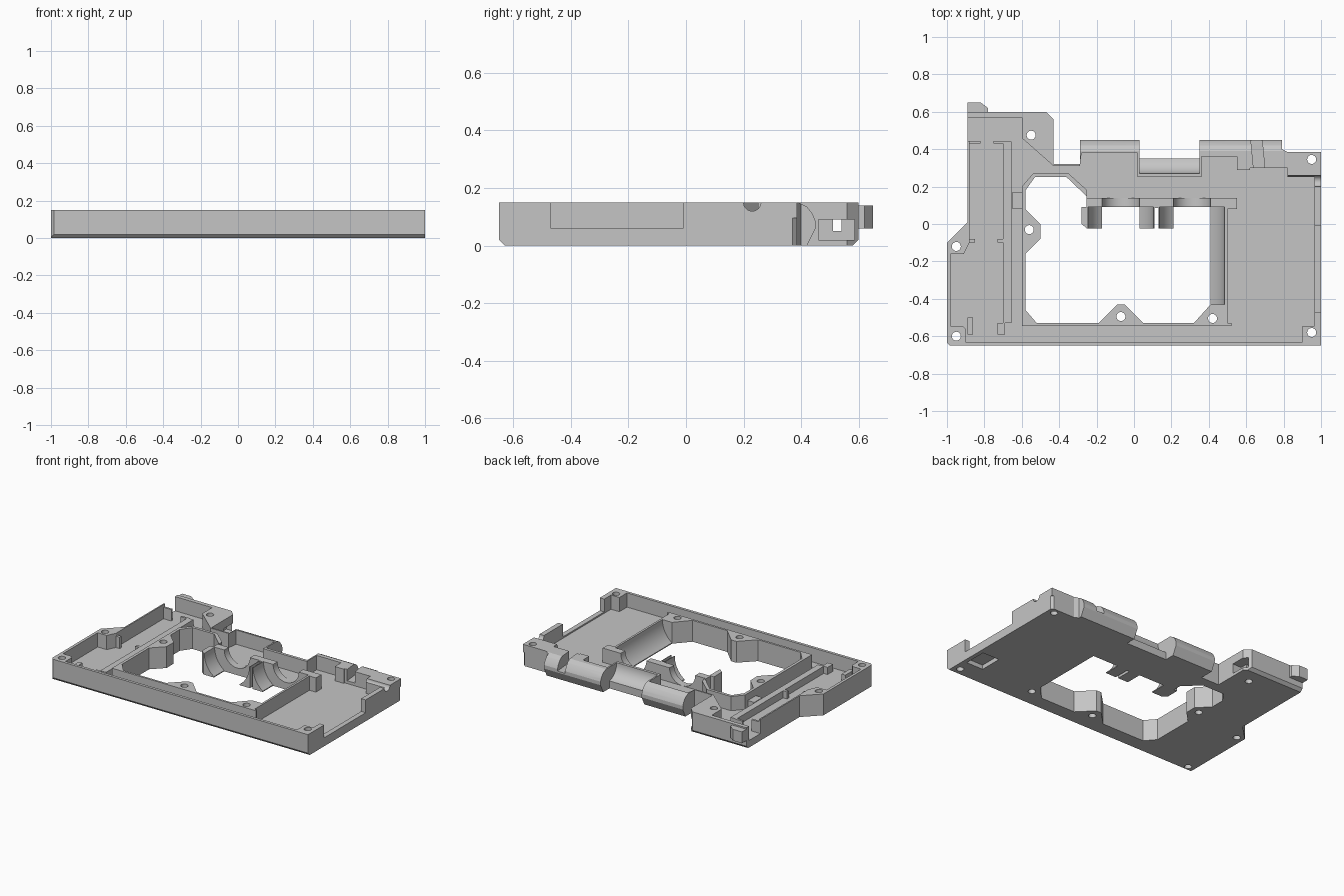
import bpy, bmesh, math
from mathutils import Vector

cube = bpy.data.objects.get("Cube")
if cube:
    bpy.data.objects.remove(cube, do_unlink=True)

grey = bpy.data.materials.new("plain grey")
grey.use_nodes = True
grey.diffuse_color = (0.56, 0.56, 0.56, 1)
for node in grey.node_tree.nodes:
    if node.type == 'BSDF_PRINCIPLED':
        node.inputs["Base Color"].default_value = grey.diffuse_color
H = 0.15
FLOOR = 0.05


def prism(name, poly, lo, hi, axis='z'):
    """Extrude a 2D outline along an axis."""
    place = {'z': lambda a, b, h: (a, b, h),
             'x': lambda a, b, h: (h, a, b),
             'y': lambda a, b, h: (a, h, b)}[axis]
    bm = bmesh.new()
    face = bm.faces.new([bm.verts.new(place(a, b, lo)) for a, b in poly])
    out = bmesh.ops.extrude_face_region(bm, geom=[face])
    verts = [v for v in out["geom"] if isinstance(v, bmesh.types.BMVert)]
    bmesh.ops.translate(bm, verts=verts, vec=Vector(place(0, 0, hi - lo)))
    bmesh.ops.recalc_face_normals(bm, faces=bm.faces)
    mesh = bpy.data.meshes.new(name)
    bm.to_mesh(mesh)
    bm.free()
    mesh.materials.append(grey)
    ob = bpy.data.objects.new(name, mesh)
    bpy.context.collection.objects.link(ob)
    return ob


def rect(a0, a1, b0, b1):
    return [(a0, b0), (a1, b0), (a1, b1), (a0, b1)]


def circle(a, b, r, n=48):
    return [(a + r * math.cos(2 * math.pi * i / n),
             b + r * math.sin(2 * math.pi * i / n)) for i in range(n)]


def combine(target, tool, operation='DIFFERENCE'):
    """Apply a boolean and remove the tool."""
    bpy.context.view_layer.objects.active = target
    mod = target.modifiers.new("combine", 'BOOLEAN')
    mod.operation, mod.solver, mod.object = operation, 'EXACT', tool
    bpy.ops.object.modifier_apply(modifier=mod.name)
    bpy.data.objects.remove(tool, do_unlink=True)


outline = [(-.985, -.65), (1, -.65), (1, .385), (.82, .385), (.79, .4), (.79, .45),
           (.35, .45), (.35, .35), (.03, .35), (.03, .45), (-.29, .45), (-.29, .32),
           (-.43, .32), (-.43, .56), (-.47, .6), (-.89, .6), (-.89, .01),
           (-1, -.1), (-1, -.635)]
pocket = [(-.9, -.63), (.9, -.63), (.9, -.545), (.965, -.545), (.965, .25),
          (.82, .25), (.82, .3), (.55, .3), (.55, .36), (.36, .36), (.36, .25),
          (.02, .25), (.02, .38), (-.28, .38), (-.29, .31), (-.43, .31),
          (-.6, .46), (-.6, .57), (-.88, .57), (-.88, -.1), (-.91, -.16),
          (-.98, -.16), (-.98, -.545), (-.915, -.545), (-.9, -.56)]
rim = [(-.6, -.545), (.52, -.545), (.52, -.53), (.5, -.53), (.5, .08), (.55, .08),
       (.55, .14), (-.25, .14), (-.25, .18), (-.35, .27), (-.54, .27), (-.6, .2)]
window = [(-.58, -.46), (-.52, -.53), (-.19, -.53), (-.09, -.43), (-.05, -.43),
          (.05, -.53), (.32, -.53), (.41, -.43), (.41, .09), (.21, .09),
          (.21, -.025), (.13, -.025), (.13, .085), (.11, .085), (.11, -.025),
          (.03, -.025), (.03, .09), (-.17, .09), (-.17, -.025), (-.25, -.025),
          (-.28, 0), (-.28, .09), (-.255, .09), (-.255, .15), (-.36, .25),
          (-.53, .25), (-.58, .18), (-.58, .08), (-.5, 0), (-.5, -.08), (-.58, -.16)]

# Tray with outer walls, then the walled central opening
body = prism("tray_body", outline, 0, H)
combine(body, prism("pocket", pocket, FLOOR, .3))
combine(body, prism("window_rim", rim, .02, H), 'UNION')
combine(body, prism("window", window, -.1, .3))

# Round cradles and their half-round end ribs
for x in (-.07, .31):
    combine(body, prism("cradle", circle(x, H, .175, 64), -.43, .09, 'y'))
    combine(body, prism("rib_arc", circle(x, H, .1), .05, .2, 'y'))

# Rounded rear housings, scoop between them and bottom chamfers
housing = [(.39, .2), (.39, .15), (.42, .135), (.44, .11), (.45, .085), (.45, .06),
           (.42, 0), (.42, -.02), (.55, -.02), (.55, .2)]
combine(body, prism("housing_shape", housing, -.35, .81, 'x'))
combine(body, prism("scoop", circle(.37, H, .1), .03, .35, 'x'))
combine(body, prism("front_chamfer", [(-.67, .04), (-.62, -.01), (-.67, -.01)], -1.1, 1.1, 'x'))
combine(body, prism("rear_chamfer", [(.62, .04), (.57, -.01), (.62, -.01)], -1.1, -.3, 'x'))
combine(body, prism("corner_chamfer", [(1.02, .35), (1.02, .4), (.97, .4)], -.1, .095))

# Side wall openings, cable notch, rear slits and underside recess
combine(body, prism("side_opening", rect(-.47, -.01, .06, .3), .93, 1.1, 'x'))
combine(body, prism("far_side_opening", rect(.445, .57, FLOOR, .3), -.95, -.87, 'x'))
combine(body, prism("cable_notch", circle(.23, H, .03), .8, 1.1, 'x'))
combine(body, prism("rear_slit", [(.64, .29), (.7, .29), (.68, .5), (.62, .5)], .07, .3))
combine(body, prism("rear_slot", rect(.46, .585, .02, .09), -.5, -.4, 'x'))
combine(body, prism("through_slot", rect(.51, .54, FLOOR, .09), -.65, -.4, 'x'))
combine(body, prism("under_recess", rect(.84, .97, -.49, -.33), -.1, .03))

# Screw holes
for x, y in ((-.95, -.12), (-.95, -.6), (-.55, .475), (-.56, -.03),
             (-.07, -.495), (.42, -.505), (.95, -.58), (.95, .345)):
    combine(body, prism("screw_hole", circle(x, y, .024, 24), -.1, .3))

parts = [body]
# Rear corner tab
parts.append(prism("rear_tab", [(-.89, .58), (-.78, .58), (-.78, .62), (-.82, .65),
                                (-.89, .65)], .06, .14))

# Board rail and small brackets along the side channel
for name, box, top in (("board_rail", (-.7, -.655, -.53, .44), .1),
                       ("rail_hook", (-.75, -.69, .43, .445), .1),
                       ("rail_foot", (-.73, -.69, -.1, -.08), .1),
                       ("rail_end", (-.73, -.69, -.59, -.53), .1),
                       ("wall_hook", (-.885, -.82, .43, .445), .13),
                       ("wall_foot", (-.885, -.85, -.1, -.08), .13),
                       ("corner_rib", (-.89, -.86, -.59, -.5), .1),
                       ("rim_stop", (-.65, -.59, .08, .17), .1),
                       ("rear_post", (.55, .62, .29, .37), H)):
    parts.append(prism(name, rect(*box), FLOOR - .01, top))

for ob in parts:
    bpy.ops.object.select_all(action='DESELECT')
    ob.select_set(True)
    bpy.context.view_layer.objects.active = ob
    bpy.ops.object.shade_smooth_by_angle(angle=math.radians(20))
